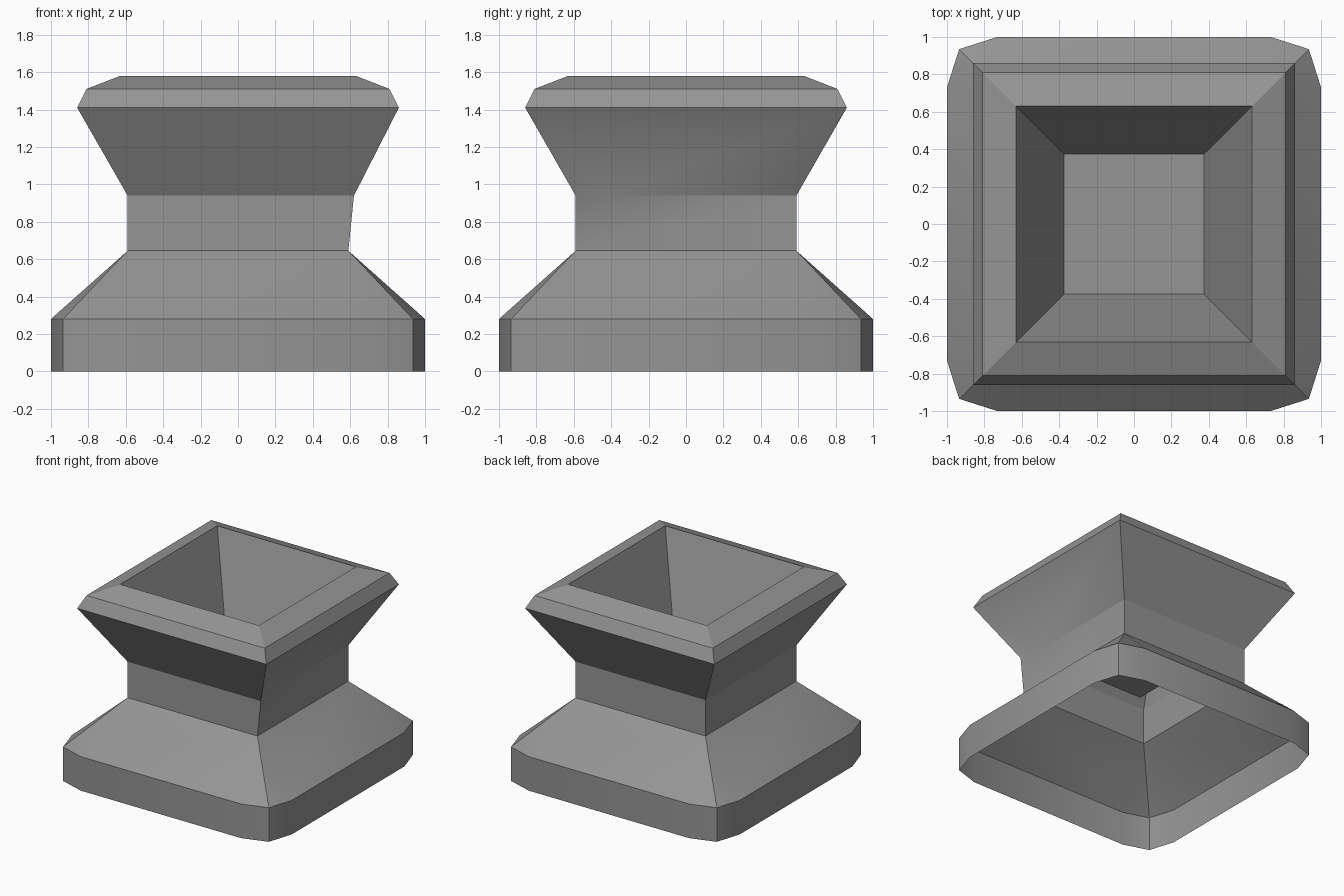
import bpy
import bmesh
from math import radians

cube = bpy.data.objects.get("Cube")
if cube:
    bpy.data.objects.remove(cube, do_unlink=True)

stone = bpy.data.materials.new("grey_stone")
stone.use_nodes = True
GREY = (0.3, 0.3, 0.3, 1.0)
stone.diffuse_color = GREY
stone.node_tree.nodes["Principled BSDF"].inputs["Base Color"].default_value = GREY

bm = bmesh.new()


def ring(corner_points, z):
    """Repeat the points of one corner around the axis in quarter turns."""
    verts = []
    pts = corner_points
    for _ in range(4):
        verts += [bm.verts.new((x, y, z)) for x, y in pts]
        pts = [(-y, x) for x, y in pts]
    return verts


def square(half, z):
    return ring([(half, -half)], z)


def bridge(lower, upper):
    n = len(lower)
    for i in range(n):
        j = (i + 1) % n
        bm.faces.new((lower[i], lower[j], upper[j], upper[i]))


# Plinth with softened corners
plinth_corner = [(0.73, -1.0), (0.935, -0.935), (1.0, -0.73)]
foot = ring(plinth_corner, 0.0)
shoulder = ring(plinth_corner, 0.28)
bridge(foot, shoulder)

# Sloped shoulder: each corner fans into one corner of the neck
neck = square(0.59, 0.645)
for i in range(4):
    a, b, c = shoulder[3 * i:3 * i + 3]
    following = shoulder[(3 * i + 3) % 12]
    bm.faces.new((a, b, neck[i]))
    bm.faces.new((b, c, neck[i]))
    bm.faces.new((c, following, neck[(i + 1) % 4], neck[i]))

# Neck, flared cup, bevelled rim and tapered hollow
rings = [neck]
for half, z in ((0.59, 0.94), (0.86, 1.41), (0.81, 1.51), (0.63, 1.58), (0.375, 0.87)):
    rings.append(square(half, z))
    bridge(rings[-2], rings[-1])
bm.faces.new(rings[-1])

# Pulled-out neck corner with a small crease beside it
neck_top, lip = rings[1], rings[2]
corner = neck_top[0]
edge = bm.edges.get((corner, neck_top[1]))
crease = bmesh.utils.edge_split(edge, corner, 0.135)[1]
for end in (neck[0], lip[0]):
    bmesh.ops.connect_verts(bm, verts=[crease, end])
corner.co.x = 0.62

mesh = bpy.data.meshes.new("pedestal")
bm.to_mesh(mesh)
bm.free()
mesh.materials.append(stone)
pedestal = bpy.data.objects.new("pedestal", mesh)
bpy.context.collection.objects.link(pedestal)

bpy.ops.object.select_all(action="DESELECT")
pedestal.select_set(True)
bpy.context.view_layer.objects.active = pedestal
bpy.ops.object.shade_smooth_by_angle(angle=radians(28))
